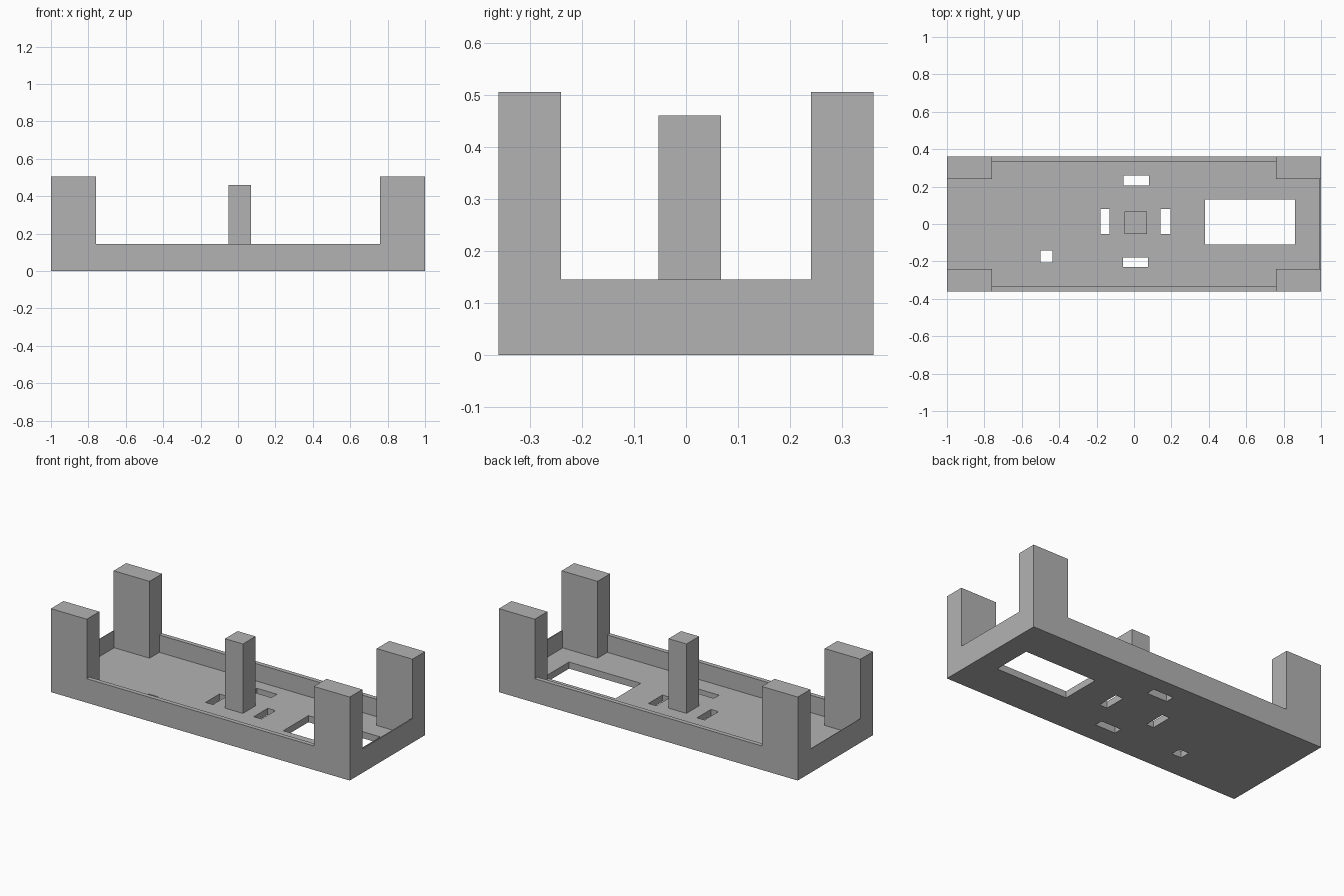
import bpy
import bmesh
from mathutils import Vector

cube = bpy.data.objects.get("Cube")
if cube:
    bpy.data.objects.remove(cube, do_unlink=True)

grey = bpy.data.materials.new("plain_grey")
grey.use_nodes = True
colour = (0.45, 0.45, 0.45, 1)
grey.diffuse_color = colour
grey.node_tree.nodes["Principled BSDF"].inputs["Base Color"].default_value = colour


def box(name, x, y, z):
    """Box spanning the given (low, high) ranges."""
    lo, hi = Vector((x[0], y[0], z[0])), Vector((x[1], y[1], z[1]))
    bm = bmesh.new()
    bmesh.ops.create_cube(bm, size=1)
    for v in bm.verts:
        v.co = (lo + hi) / 2 + v.co * (hi - lo)
    mesh = bpy.data.meshes.new(name)
    bm.to_mesh(mesh)
    bm.free()
    mesh.materials.append(grey)
    ob = bpy.data.objects.new(name, mesh)
    bpy.context.scene.collection.objects.link(ob)
    return ob


def carve(target, x, y, z):
    """Cut a box-shaped volume out of the target."""
    cutter = box("cutter", x, y, z)
    cutter.hide_render = True
    mod = target.modifiers.new("cut", 'BOOLEAN')
    mod.operation = 'DIFFERENCE'
    mod.solver = 'EXACT'
    mod.object = cutter
    bpy.context.view_layer.objects.active = target
    bpy.ops.object.modifier_apply(modifier=mod.name)
    bpy.data.objects.remove(cutter, do_unlink=True)


FLOOR, RIM, TOP, OVER = 0.04, 0.145, 0.505, 0.7
POST_X, POST_Y = 0.76, 0.24

# Tray and its four corner posts, carved from one block
tray = box("tray_with_corner_posts", (-1, 1), (-0.36, 0.36), (0, TOP))
carve(tray, (-POST_X, POST_X), (-1, 1), (RIM, OVER))
carve(tray, (-2, 2), (-POST_Y, POST_Y), (RIM, OVER))

# Recess inside the side walls and the very thin end walls
carve(tray, (-POST_X, POST_X), (-0.333, 0.333), (FLOOR, OVER))
carve(tray, (-0.997, 0.993), (-POST_Y, POST_Y), (FLOOR, OVER))

# Openings through the floor: large window, four slots, small hole
openings = [
    ((0.38, 0.86), (-0.11, 0.13)),
    ((-0.055, 0.08), (0.205, 0.258)),
    ((-0.06, 0.075), (-0.23, -0.18)),
    ((-0.18, -0.13), (-0.053, 0.08)),
    ((0.143, 0.195), (-0.053, 0.08)),
    ((-0.5, -0.435), (-0.205, -0.142)),
]
for x, y in openings:
    carve(tray, x, y, (-0.1, 0.1))

# Centre post standing on the floor
box("centre_post", (-0.05, 0.07), (-0.053, 0.067), (FLOOR, 0.46))
